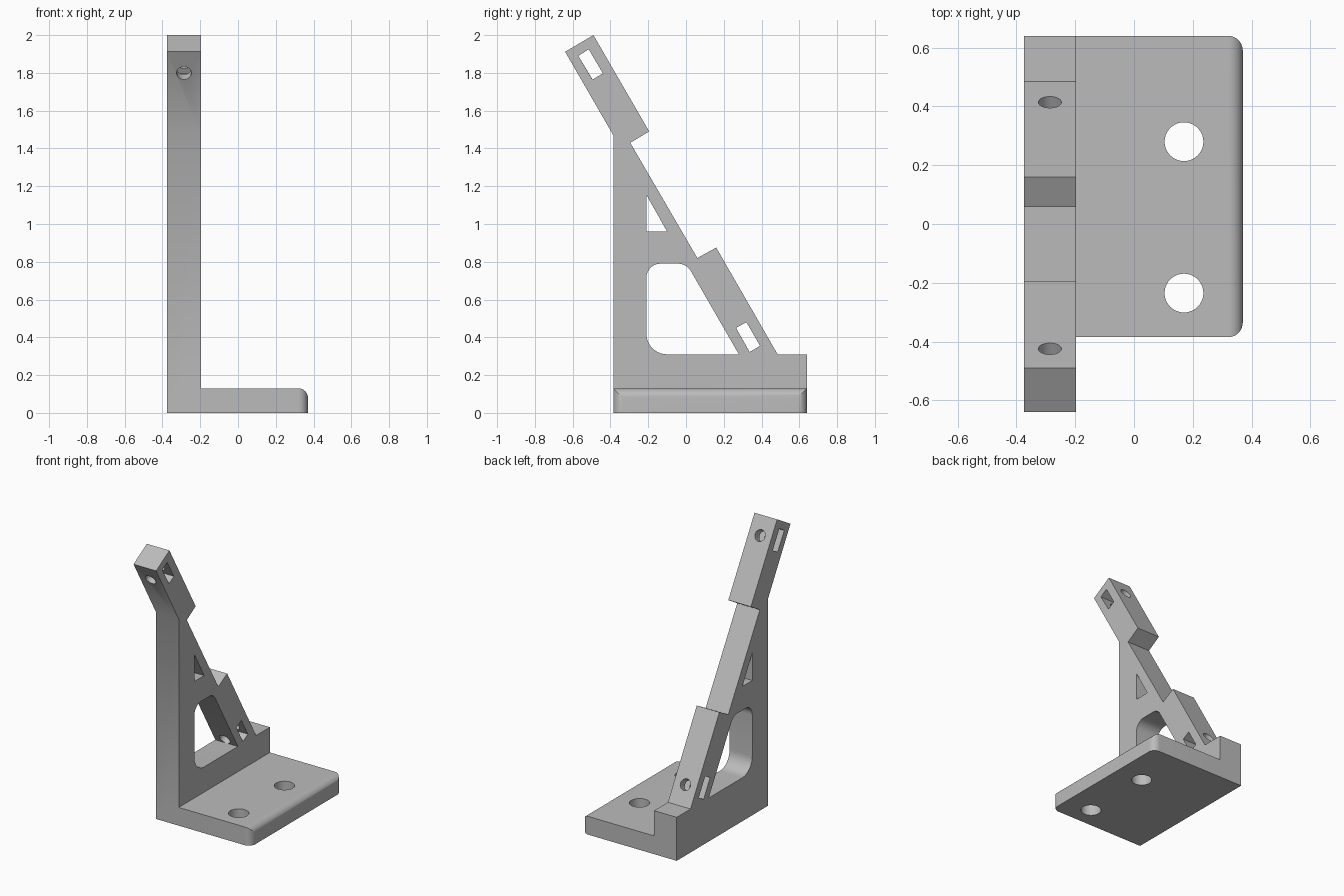
import bpy, bmesh, math
from mathutils import Vector

cube = bpy.data.objects.get("Cube")
if cube:
    bpy.data.objects.remove(cube, do_unlink=True)

grey = bpy.data.materials.new("plain grey")
grey.use_nodes = True
color = (0.5, 0.5, 0.5, 1)
grey.diffuse_color = color
grey.node_tree.nodes["Principled BSDF"].inputs["Base Color"].default_value = color


def rounded(corners, steps=10):
    """Outline from (u, v, radius) corners, with an arc at each radius."""
    out = []
    for i, (u, v, r) in enumerate(corners):
        p = Vector((u, v))
        if not r:
            out.append(p)
            continue
        a = (Vector(corners[i - 1][:2]) - p).normalized()
        b = (Vector(corners[(i + 1) % len(corners)][:2]) - p).normalized()
        half = a.angle(b) / 2
        center = p + (a + b).normalized() * r / math.sin(half)
        start = p + a * r / math.tan(half) - center
        end = p + b * r / math.tan(half) - center
        sweep = math.pi - 2 * half
        for k in range(steps + 1):
            t = k / steps
            arc = (start * math.sin((1 - t) * sweep) + end * math.sin(t * sweep)) / math.sin(sweep)
            out.append(center + arc)
    return out


def prism(name, outline, axis, lo, hi):
    """Extrude a 2D outline along x, y or z."""
    place = {"x": lambda u, v: (lo, u, v),
             "y": lambda u, v: (u, lo, v),
             "z": lambda u, v: (u, v, lo)}[axis]
    bm = bmesh.new()
    face = bm.faces.new([bm.verts.new(place(p[0], p[1])) for p in outline])
    move = Vector([hi - lo if a == axis else 0 for a in "xyz"])
    ext = bmesh.ops.extrude_face_region(bm, geom=[face])
    bmesh.ops.translate(bm, vec=move, verts=[g for g in ext["geom"] if isinstance(g, bmesh.types.BMVert)])
    bmesh.ops.recalc_face_normals(bm, faces=bm.faces[:])
    mesh = bpy.data.meshes.new(name)
    bm.to_mesh(mesh)
    bm.free()
    mesh.materials.append(grey)
    obj = bpy.data.objects.new(name, mesh)
    bpy.context.collection.objects.link(obj)
    return obj


def rod(name, center, radius, length, tilt=0):
    bpy.ops.mesh.primitive_cylinder_add(vertices=40, radius=radius, depth=length,
                                        location=center, rotation=(tilt, 0, 0))
    obj = bpy.context.object
    obj.name = name
    obj.data.materials.append(grey)
    return obj


def combine(target, tool, operation):
    bpy.context.view_layer.objects.active = target
    mod = target.modifiers.new("combine", "BOOLEAN")
    mod.operation, mod.solver, mod.object = operation, "EXACT", tool
    tool.hide_render = True
    bpy.ops.object.modifier_apply(modifier=mod.name)
    bpy.data.objects.remove(tool, do_unlink=True)


# Upright web with the stepped, leaning arm
LEFT, RIGHT, MID = -0.375, -0.197, -0.286
bracket = prism("angle_bracket", [
    (-0.385, 0), (0.64, 0), (0.64, 0.31), (0.485, 0.31), (0.16, 0.875), (0.06, 0.82),
    (-0.295, 1.43), (-0.195, 1.49), (-0.49, 2.0), (-0.64, 1.912), (-0.385, 1.47)],
    "x", LEFT, RIGHT)

# Large window, small triangle and the two nut slots
openings = [
    [(-0.21, 0.31, 0.11), (0.28, 0.31, 0), (0.003, 0.79, 0.08), (-0.21, 0.79, 0.075)],
    [(-0.21, 1.155, 0), (-0.21, 0.96, 0), (-0.1, 0.96, 0)],
    [(-0.57, 1.89, 0), (-0.515, 1.925, 0), (-0.44, 1.797, 0), (-0.495, 1.765, 0)],
    [(0.265, 0.45, 0), (0.32, 0.48, 0), (0.392, 0.355, 0), (0.337, 0.322, 0)]]
for corners in openings:
    combine(bracket, prism("opening_cutter", rounded(corners), "x", -0.6, 0.1), "DIFFERENCE")

# Bolt holes square to the arm
for y, z, length in ((-0.498, 1.844, 0.4), (0.337, 0.388, 0.186)):
    combine(bracket, rod("bolt_cutter", (MID, y, z), 0.039, length, -math.radians(60)), "DIFFERENCE")

# Base plate: rounded plan crossed with a rounded front profile
plate = prism("base_plate", rounded([
    (-0.3, -0.385, 0), (0.37, -0.385, 0.05), (0.37, 0.64, 0.05), (-0.3, 0.64, 0)]),
    "z", 0, 0.13)
section = prism("section_cutter", rounded([
    (-0.5, -0.1, 0), (0.37001, -0.1, 0), (0.37001, 0.13, 0.05), (-0.5, 0.13, 0)]),
    "y", -0.8, 0.8)
combine(plate, section, "INTERSECT")
for y in (-0.235, 0.28):
    combine(plate, rod("screw_cutter", (0.17, y, 0.06), 0.066, 0.5), "DIFFERENCE")
combine(bracket, plate, "UNION")

bpy.ops.object.select_all(action="DESELECT")
bracket.select_set(True)
bpy.context.view_layer.objects.active = bracket
bpy.ops.object.shade_smooth_by_angle(angle=math.radians(30))
